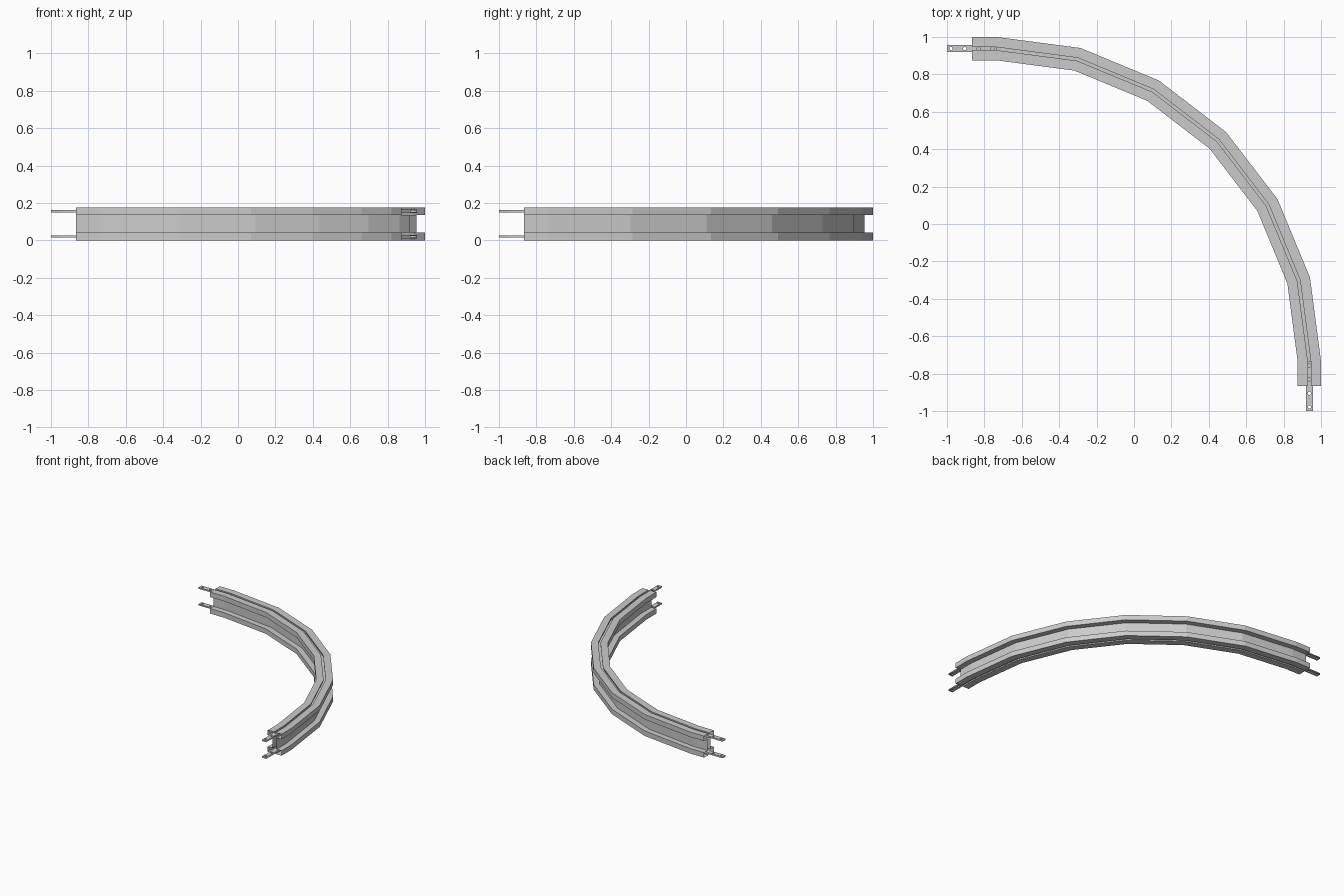
import bpy, bmesh, math

if "Cube" in bpy.data.objects:
    bpy.data.objects.remove(bpy.data.objects["Cube"])

C = -0.735          # bend centre in x and y
MID = 0.9375        # centre line of the straight end pieces
TOP = 0.176         # beam height


def mesh_object(name, bm):
    bmesh.ops.recalc_face_normals(bm, faces=bm.faces)
    me = bpy.data.meshes.new(name)
    bm.to_mesh(me)
    bm.free()
    ob = bpy.data.objects.new(name, me)
    bpy.context.collection.objects.link(ob)
    return ob


# beam cross-section: quarter profile (offset, height above mid) with T-slot
half = TOP / 2
quarter = [(0.0175, 0.047), (0.0625, 0.047), (0.0625, half), (0.008, half),
           (0.008, half - 0.010), (0.019, half - 0.010),
           (0.019, half - 0.030)]
right = [(u, -v) for u, v in reversed(quarter)] + quarter
profile = right + [(-u, v) for u, v in reversed(right)]

# stations along the path: straight end, six 15 degree chords, straight end
stations = [(0, -0.13)] + [(15 * i, 0) for i in range(7)] + [(90, 0.13)]
bm = bmesh.new()
rings = []
for deg, shift in stations:
    a = math.radians(deg)
    radial = (math.sin(a), math.cos(a))
    along = (math.cos(a), -math.sin(a))
    ring = []
    for u, v in profile:
        r = MID - C + u
        ring.append(bm.verts.new((C + radial[0] * r + along[0] * shift,
                                  C + radial[1] * r + along[1] * shift,
                                  half + v)))
    rings.append(ring)
n = len(profile)
for a, b in zip(rings, rings[1:]):
    for i in range(n):
        j = (i + 1) % n
        bm.faces.new((a[i], a[j], b[j], b[i]))
mesh_object("curved_beam", bm)


# drilled connecting strips sliding in the T-slots
def strip(name, swap, z):
    cu = bpy.data.curves.new(name, 'CURVE')
    cu.dimensions = '2D'
    cu.fill_mode = 'BOTH'
    cu.extrude = 0.006
    w = 0.0185
    loops = [[(-1, MID - w), (C, MID - w), (C, MID + w), (-1, MID + w)]]
    for x in (-0.978, -0.905, -0.83, -0.757):
        loops.append([(x + 0.009 * math.cos(k * math.pi / 6),
                       MID + 0.009 * math.sin(k * math.pi / 6))
                      for k in range(12)])
    for pts in loops:
        sp = cu.splines.new('POLY')
        sp.points.add(len(pts) - 1)
        for p, (x, y) in zip(sp.points, pts):
            p.co = (y, x, 0, 1) if swap else (x, y, 0, 1)
        sp.use_cyclic_u = True
    tmp = bpy.data.objects.new(name + "_curve", cu)
    bpy.context.collection.objects.link(tmp)
    bpy.context.view_layer.update()
    dg = bpy.context.evaluated_depsgraph_get()
    me = bpy.data.meshes.new_from_object(tmp.evaluated_get(dg))
    bpy.data.objects.remove(tmp)
    ob = bpy.data.objects.new(name, me)
    ob.location.z = z
    bpy.context.collection.objects.link(ob)


for side, swap in (("left", False), ("front", True)):
    for level, z in (("upper", TOP - 0.020), ("lower", 0.020)):
        strip(f"{side}_{level}_connecting_strip", swap, z)
